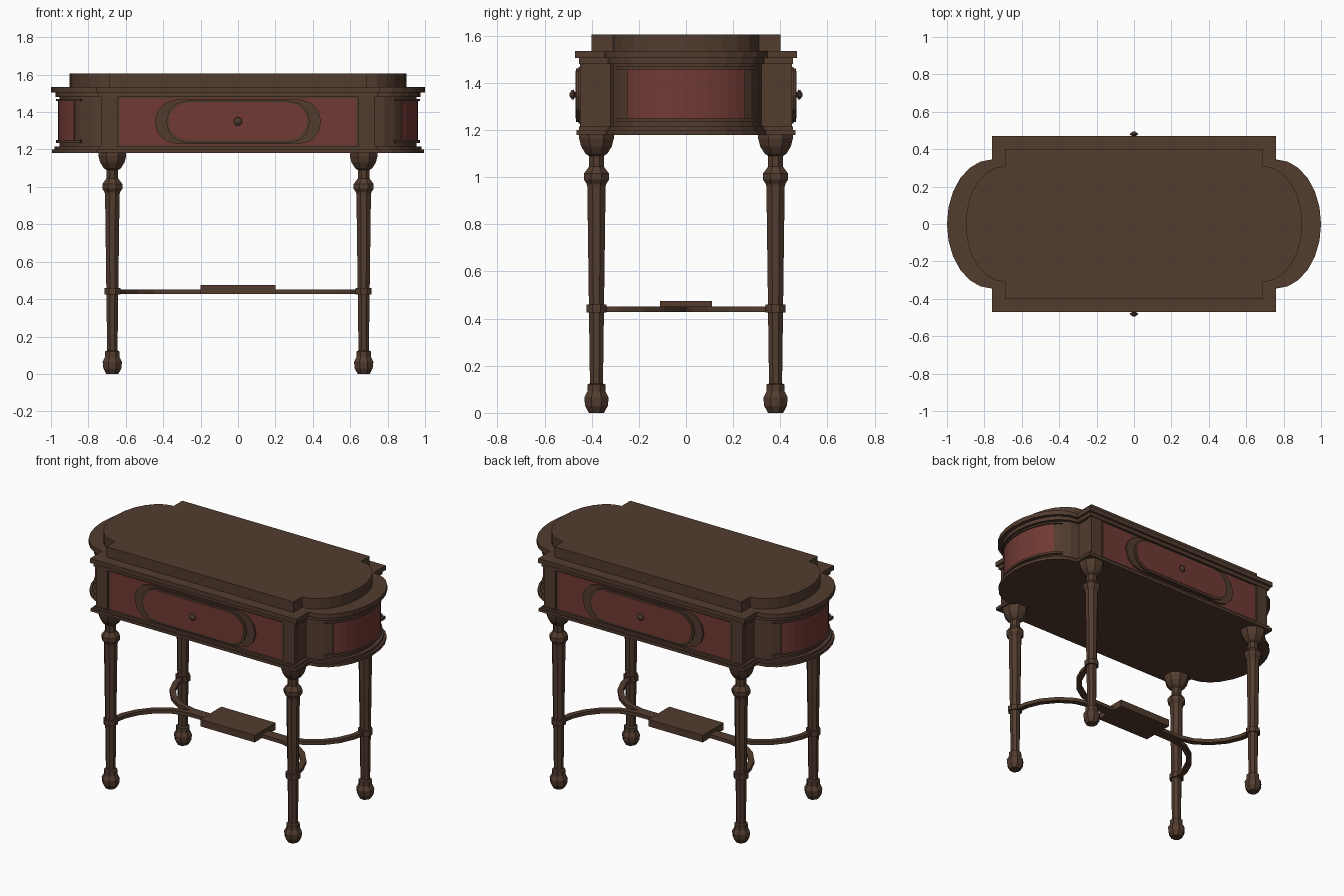
import bpy, bmesh
from math import sin, cos, pi, radians
from mathutils import Matrix, Vector

if "Cube" in bpy.data.objects:
    bpy.data.objects.remove(bpy.data.objects["Cube"])


def material(name, col):
    m = bpy.data.materials.new(name)
    m.diffuse_color = (*col, 1)
    m.use_nodes = True
    m.node_tree.nodes["Principled BSDF"].inputs["Base Color"].default_value = m.diffuse_color
    return m


BROWN = material("dark walnut", (0.084, 0.045, 0.028))
RED = material("red inlay", (0.165, 0.042, 0.034))


def finish(name, bm, mat):
    bmesh.ops.recalc_face_normals(bm, faces=bm.faces)
    me = bpy.data.meshes.new(name)
    bm.to_mesh(me)
    bm.free()
    me.materials.append(mat)
    ob = bpy.data.objects.new(name, me)
    bpy.context.collection.objects.link(ob)
    return ob


def prism(name, pts, a, b, mat, upright=0):
    """Extrude an outline from a to b along z, or along y if upright (+1 / -1)."""
    bm = bmesh.new()

    def v(p, h):
        return bm.verts.new((p[0], upright * h, p[1]) if upright else (p[0], p[1], h))
    lo = [v(p, a) for p in pts]
    hi = [v(p, b) for p in pts]
    bm.faces.new(lo)
    bm.faces.new(hi)
    n = len(pts)
    for i in range(n):
        j = (i + 1) % n
        bm.faces.new((lo[i], lo[j], hi[j], hi[i]))
    return finish(name, bm, mat)


def lathe(name, profile, mat, sides, matrix):
    """Turn a (radius, height) profile around z, then place it."""
    bm = bmesh.new()
    rings = [[bm.verts.new((r * cos(2 * pi * (k + .5) / sides), r * sin(2 * pi * (k + .5) / sides), z))
              for k in range(sides)] for r, z in profile]
    for A, B in zip(rings, rings[1:]):
        for k in range(sides):
            j = (k + 1) % sides
            bm.faces.new((A[k], A[j], B[j], B[k]))
    bm.faces.new(rings[0])
    bm.faces.new(rings[-1])
    bmesh.ops.transform(bm, matrix=matrix, verts=bm.verts)
    return finish(name, bm, mat)


def arc(hx, xe, ya, limit=90, n=12):
    """Elliptical right-hand end from (hx,-ya) through (xe,0) to (hx,ya)."""
    angs = [radians(-limit + 2 * limit * i / n) for i in range(n + 1)]
    return [(hx + (xe - hx) * cos(t), ya * sin(t)) for t in angs]


def outline(hx, hy, xe, ya):
    """Rectangle with notched corners and bowed ends."""
    right = [(hx, -hy)] + arc(hx, xe, ya) + [(hx, hy)]
    return right + [(-x, -y) for x, y in right]


def stadium(w, h, zc, n=6):
    """Long oval with faceted ends, half width w and half height h."""
    right = [(w - h + h * cos(radians(-90 + 180 * i / n)), h * sin(radians(-90 + 180 * i / n)))
             for i in range(n + 1)]
    return [(x, zc + z) for x, z in right] + [(-x, zc - z) for x, z in right]


def rect(x0, x1, z0, z1):
    return [(x0, z0), (x1, z0), (x1, z1), (x0, z1)]


# Table top, mouldings, apron and bottom plate
prism("bottom_plate", outline(.76, .465, .995, .34), 1.18, 1.2, BROWN)
prism("bottom_moulding", outline(.745, .455, .98, .33), 1.2, 1.215, BROWN)
prism("apron", outline(.725, .44, .955, .32), 1.215, 1.48, BROWN)
prism("top_moulding_lower", outline(.745, .455, .975, .33), 1.48, 1.505, BROWN)
prism("top_moulding_upper", outline(.76, .47, 1.0, .345), 1.505, 1.535, BROWN)
prism("table_top", outline(.69, .4, .9, .31), 1.535, 1.605, BROWN)

# Front and back: corner posts, inlay, oval drawer and knob
for s, side in ((-1, "front"), (1, "back")):
    for m, hand in ((-1, "left"), (1, "right")):
        x0, x1 = sorted((m * .645, m * .73))
        prism(f"{side}_{hand}_corner_post", rect(x0, x1, 1.215, 1.48), .41, .45, BROWN, s)
    prism(f"{side}_inlay", rect(-.63, .63, 1.222, 1.472), .436, .444, RED, s)
    prism(f"{side}_oval_frame", stadium(.445, .12, 1.348), .436, .456, BROWN, s)
    prism(f"{side}_drawer_rim", stadium(.385, .113, 1.348), .45, .466, BROWN, s)
    prism(f"{side}_drawer_face", stadium(.372, .1, 1.35), .462, .469, RED, s)
    turn = Matrix.Translation((0, s * .466, 1.35)) @ Matrix.Rotation(-s * pi / 2, 4, 'X')
    lathe(f"{side}_knob", [(.012, 0), (.012, .006), (.024, .012), (.02, .02), (.006, .028)],
          BROWN, 8, turn)

# Bowed ends: inlay with thin rims above and below
for m, hand in ((-1, "left"), (1, "right")):
    def band(name, xe, ya, limit, z0, z1, mat):
        pts = arc(.725, xe, ya, limit) + arc(.725, .94, .305, limit)[::-1]
        prism(f"{hand}_{name}", [(m * x, y) for x, y in pts], z0, z1, mat)
    band("end_inlay", .962, .326, 50, 1.25, 1.458, RED)
    band("end_lower_rim", .972, .334, 62, 1.235, 1.25, BROWN)
    band("end_upper_rim", .972, .334, 62, 1.458, 1.47, BROWN)

# Turned legs with stretcher collars
LEG = [(.035, 0), (.052, .03), (.056, .065), (.042, .09), (.042, .12), (.03, .125),
       (.042, .96), (.045, .972), (.058, .99), (.058, 1.015), (.034, 1.045), (.034, 1.09),
       (.05, 1.1), (.07, 1.13), (.08, 1.165), (.08, 1.18)]
PATH = [(.67, .38), (.655, .28), (.615, .19), (.545, .105), (.455, .045), (.35, .018), (.18, .016)]
for m, hand in ((-1, "left"), (1, "right")):
    for s, side in ((-1, "front"), (1, "back")):
        place = Matrix.Translation((m * .672, s * .38, 0))
        lathe(f"{side}_{hand}_leg", LEG, BROWN, 8, place)
        lathe(f"{side}_{hand}_collar", [(.046, .425), (.046, .46)], BROWN, 8, place)
        # Curved stretcher arm: ribbon around the path
        P = [Vector(p) for p in PATH]
        left, right = [], []
        for i, p in enumerate(P):
            d = (P[min(i + 1, len(P) - 1)] - P[max(i - 1, 0)]).normalized()
            nrm = Vector((-d.y, d.x)) * .018
            left.append(p + nrm)
            right.append(p - nrm)
        pts = [(m * q.x, s * q.y) for q in left + right[::-1]]
        prism(f"{side}_{hand}_stretcher", pts, .428, .452, BROWN)

# Centre plate of the stretcher
prism("stretcher_plate", rect(-.2, .2, -.11, .11), .428, .475, BROWN)
